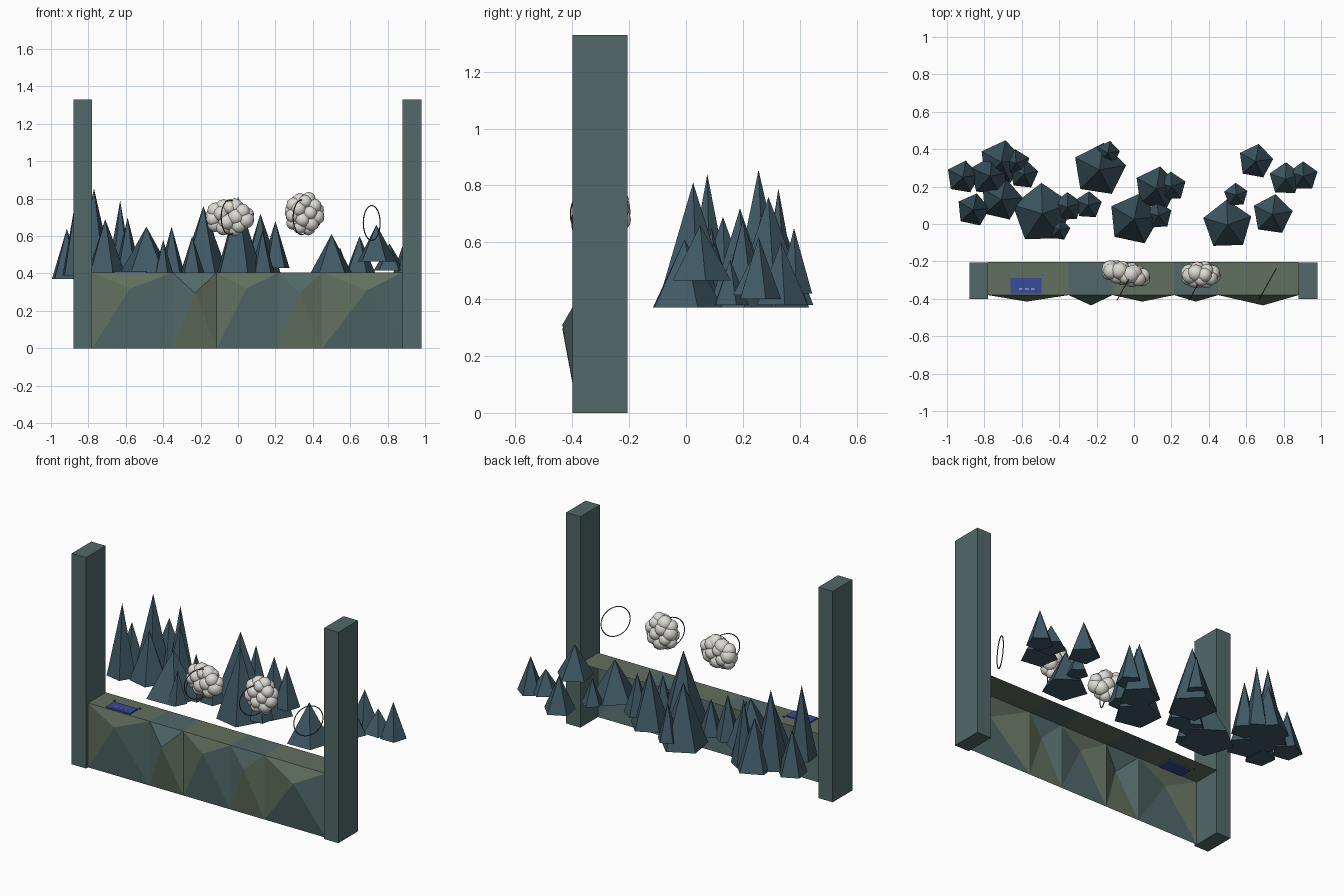
import bpy, bmesh, math, random
from mathutils import Vector

if "Cube" in bpy.data.objects:
    bpy.data.objects.remove(bpy.data.objects["Cube"])

random.seed(4)


def material(name, r, g, b):
    m = bpy.data.materials.new(name)
    m.diffuse_color = (r, g, b, 1)
    m.use_nodes = True
    m.node_tree.nodes["Principled BSDF"].inputs["Base Color"].default_value = m.diffuse_color
    return m


SLATE = material("slate", 0.085, 0.14, 0.14)
MOSS = material("moss", 0.12, 0.16, 0.11)
PINE = material("pine", 0.05, 0.10, 0.13)
WHITE = material("cloud_white", 0.72, 0.71, 0.66)
BLUE = material("blue", 0.04, 0.07, 0.32)
BRONZE = material("bronze", 0.10, 0.07, 0.04)


def finish(name, mat):
    o = bpy.context.object
    o.name = name
    o.data.materials.append(mat)
    return o


def box(name, lo, hi, mat):
    lo, hi = Vector(lo), Vector(hi)
    bpy.ops.mesh.primitive_cube_add(size=1, location=(lo + hi) / 2)
    bpy.context.object.scale = hi - lo
    return finish(name, mat)


def mesh_object(name, bm, mats):
    me = bpy.data.meshes.new(name)
    bm.to_mesh(me)
    bm.free()
    for m in mats:
        me.materials.append(m)
    o = bpy.data.objects.new(name, me)
    bpy.context.collection.objects.link(o)
    return o


# End posts
for side, x in (("left", -0.88), ("right", 0.88)):
    box(side + "_post", (x, -0.40, 0), (x + 0.10, -0.205, 1.33), SLATE)

# Faceted counter: open-backed pyramid panels and a flat top
edges = [-0.78, -0.35, -0.115, 0.215, 0.45, 0.88]
apexes = [(-0.575, -0.415, 0.32), (-0.23, -0.435, 0.295), (0.045, -0.415, 0.32),
          (0.33, -0.415, 0.295), (0.69, -0.435, 0.31)]
FRONT, BACK, TOP = -0.38, -0.203, 0.405
bm = bmesh.new()
for i, apex in enumerate(apexes):
    a, b = edges[i], edges[i + 1]
    ring = [bm.verts.new(p) for p in ((a, FRONT, 0), (b, FRONT, 0),
                                      (b, FRONT, TOP), (a, FRONT, TOP))]
    tip = bm.verts.new(apex)
    for k in range(4):
        f = bm.faces.new((ring[k], ring[(k + 1) % 4], tip))
        f.material_index = (i + k // 2) % 2
    back = [bm.verts.new((x, BACK, TOP)) for x in (b, a)]
    f = bm.faces.new((ring[3], ring[2], *back))
    f.material_index = (i + 1) % 2
bmesh.ops.remove_doubles(bm, verts=bm.verts, dist=0.0005)
mesh_object("counter", bm, [SLATE, MOSS])

# Blue pad with dashes and two pins
box("pad", (-0.66, -0.372, 0.396), (-0.495, -0.29, 0.412), BLUE)
for i in range(3):
    x = -0.615 + 0.032 * i
    box("pad_dash", (x, -0.349, 0.411), (x + 0.02, -0.344, 0.414), WHITE)
for x in (-0.67, -0.49):
    box("pin", (x - 0.004, -0.279, 0.40), (x + 0.004, -0.271, 0.413), BLUE)

# Five-sided trees: x, y, radius, base height, tip height
trees = [
    (-0.915, 0.25, 0.09, 0.37, 0.64), (-0.86, 0.075, 0.09, 0.39, 0.84),
    (-0.77, 0.255, 0.11, 0.38, 0.855), (-0.71, 0.33, 0.12, 0.38, 0.69),
    (-0.71, 0.13, 0.115, 0.38, 0.69), (-0.59, 0.265, 0.08, 0.38, 0.70),
    (-0.63, 0.325, 0.075, 0.38, 0.79), (-0.49, 0.055, 0.165, 0.37, 0.65),
    (-0.355, 0.09, 0.08, 0.38, 0.65), (-0.40, -0.03, 0.06, 0.38, 0.58),
    (-0.245, 0.10, 0.075, 0.38, 0.60), (-0.185, 0.29, 0.145, 0.37, 0.76),
    (-0.14, 0.38, 0.065, 0.42, 0.65), (0.0, 0.025, 0.14, 0.37, 0.81),
    (0.12, 0.19, 0.12, 0.37, 0.72), (0.13, 0.045, 0.075, 0.39, 0.63),
    (0.20, 0.20, 0.08, 0.43, 0.68), (0.50, -0.005, 0.135, 0.37, 0.61),
    (0.545, 0.155, 0.065, 0.38, 0.54), (0.65, 0.335, 0.095, 0.38, 0.60),
    (0.74, 0.05, 0.11, 0.465, 0.66), (0.81, 0.24, 0.09, 0.415, 0.56),
    (0.905, 0.255, 0.08, 0.40, 0.62)]
for i, (x, y, r, z0, z1) in enumerate(trees):
    bpy.ops.mesh.primitive_cone_add(vertices=5, radius1=r, depth=z1 - z0,
                                    location=(x, y, (z0 + z1) / 2),
                                    rotation=(0, 0, random.uniform(-0.25, 0.1)))
    finish("tree", PINE)


# Clouds: small spheres spread over an ellipsoid
def cloud(name, centre, half, count, r):
    bm = bmesh.new()
    for i in range(count):
        h = 1 - 2 * (i + 0.5) / count
        w = math.sqrt(1 - h * h)
        a = i * 2.39996
        d = Vector((w * math.cos(a), w * math.sin(a), h))
        rad = r * random.uniform(0.85, 1.15)
        pos = Vector([c + v * (s - rad) for c, v, s in zip(centre, d, half)])
        made = bmesh.ops.create_icosphere(bm, subdivisions=2, radius=rad)["verts"]
        bmesh.ops.translate(bm, verts=made, vec=pos)
    for f in bm.faces:
        f.smooth = True
    return mesh_object(name, bm, [WHITE])


cloud("cloud_left", (0, 0, 0), (0.14, 0.068, 0.105), 22, 0.042).location = (-0.045, -0.265, 0.70)
bpy.data.objects["cloud_left"].rotation_euler.z = -0.2
cloud("cloud_right", (0.355, -0.272, 0.72), (0.112, 0.075, 0.12), 22, 0.042)

# Thin upright hoops
for x, y, z in ((-0.045, -0.325, 0.70), (0.34, -0.325, 0.70), (0.715, -0.32, 0.67)):
    bpy.ops.mesh.primitive_torus_add(major_radius=0.093, minor_radius=0.003,
                                     major_segments=32, minor_segments=6,
                                     location=(x, y, z),
                                     rotation=(math.pi / 2, 0, math.radians(61)))
    finish("hoop", BRONZE)
